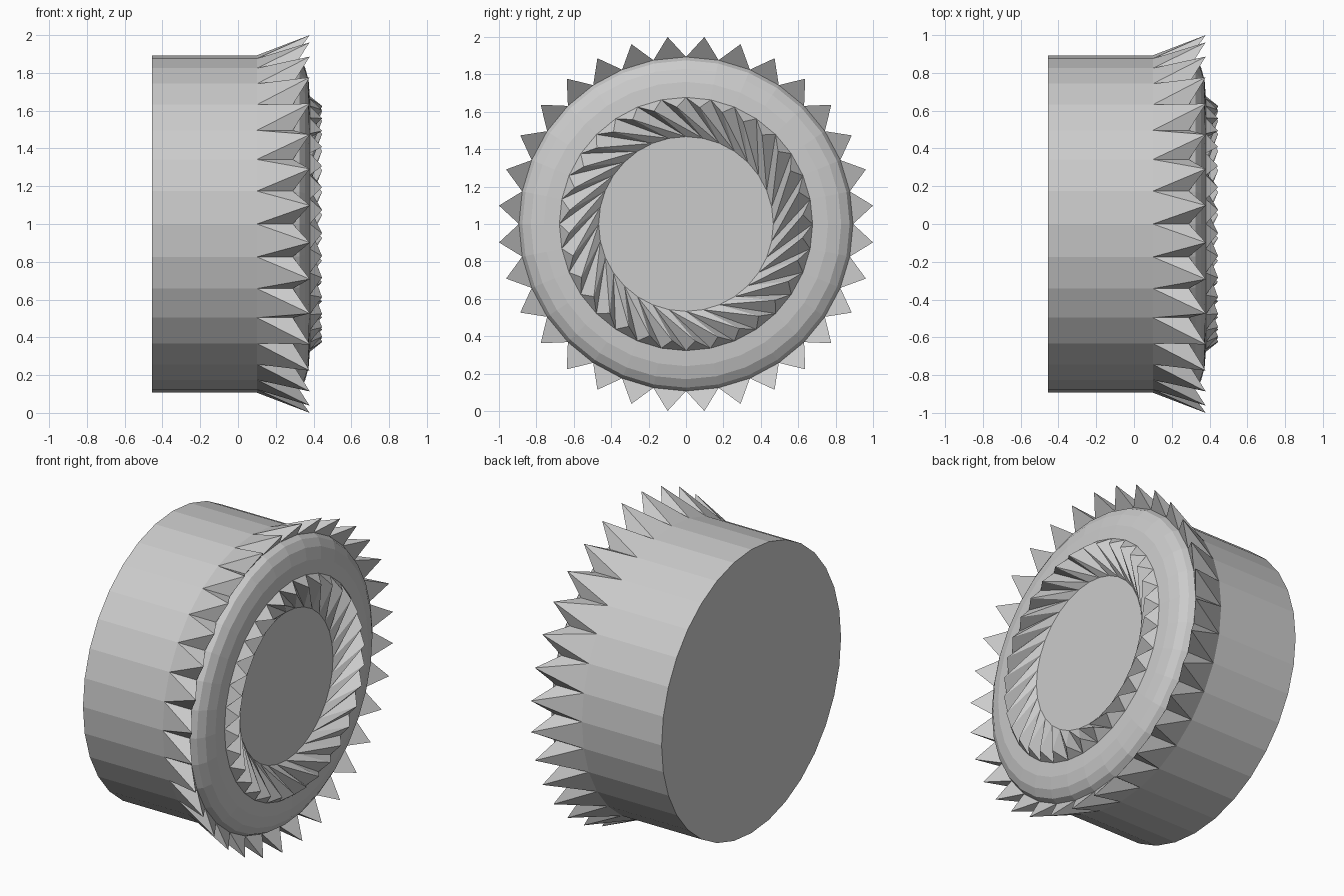
import bpy, bmesh
from math import sin, cos, tau

if "Cube" in bpy.data.objects:
    bpy.data.objects.remove(bpy.data.objects["Cube"])

N = 32
STEP = tau / N
bm = bmesh.new()


def point(x, r, k):
    """Vertex at distance x along the axis, radius r, angular step k."""
    a = k * STEP
    return bm.verts.new((x, r * sin(a), 1 + r * cos(a)))


def ring(x, r, shift=0.0):
    return [point(x, r, k + shift) for k in range(N)]


def bridge(a, b):
    for k in range(N):
        j = (k + 1) % N
        bm.faces.new((a[k], a[j], b[j], b[k]))


def spikes(a, b, x, r, shift=0.5):
    """Each quad between two rings becomes a four-sided spike."""
    for k in range(N):
        j = (k + 1) % N
        tip = point(x, r, k + shift)
        quad = (a[k], a[j], b[j], b[k])
        for i in range(4):
            bm.faces.new((quad[i], quad[(i + 1) % 4], tip))


# Drum body with closed back
back = ring(-0.455, 0.893)
front = ring(0.10, 0.893)
bm.faces.new(back)
bridge(back, front)

# Outer crown of spikes
shoulder = ring(0.29, 0.893)
spikes(front, shoulder, 0.38, 1.005)

# Rounded front rim
last = shoulder
for x, r in ((0.325, 0.875), (0.355, 0.83), (0.374, 0.76), (0.38, 0.677)):
    nxt = ring(x, r)
    bridge(last, nxt)
    last = nxt

# Inner swirl of teeth running down to the recessed disc
inner = ring(0.335, 0.467, 2)
spikes(last, inner, 0.445, 0.627, 0.6)
bm.faces.new(inner)

bmesh.ops.recalc_face_normals(bm, faces=bm.faces)
mesh = bpy.data.meshes.new("spiked_drum")
bm.to_mesh(mesh)
bm.free()
bpy.context.collection.objects.link(bpy.data.objects.new("spiked_drum", mesh))
